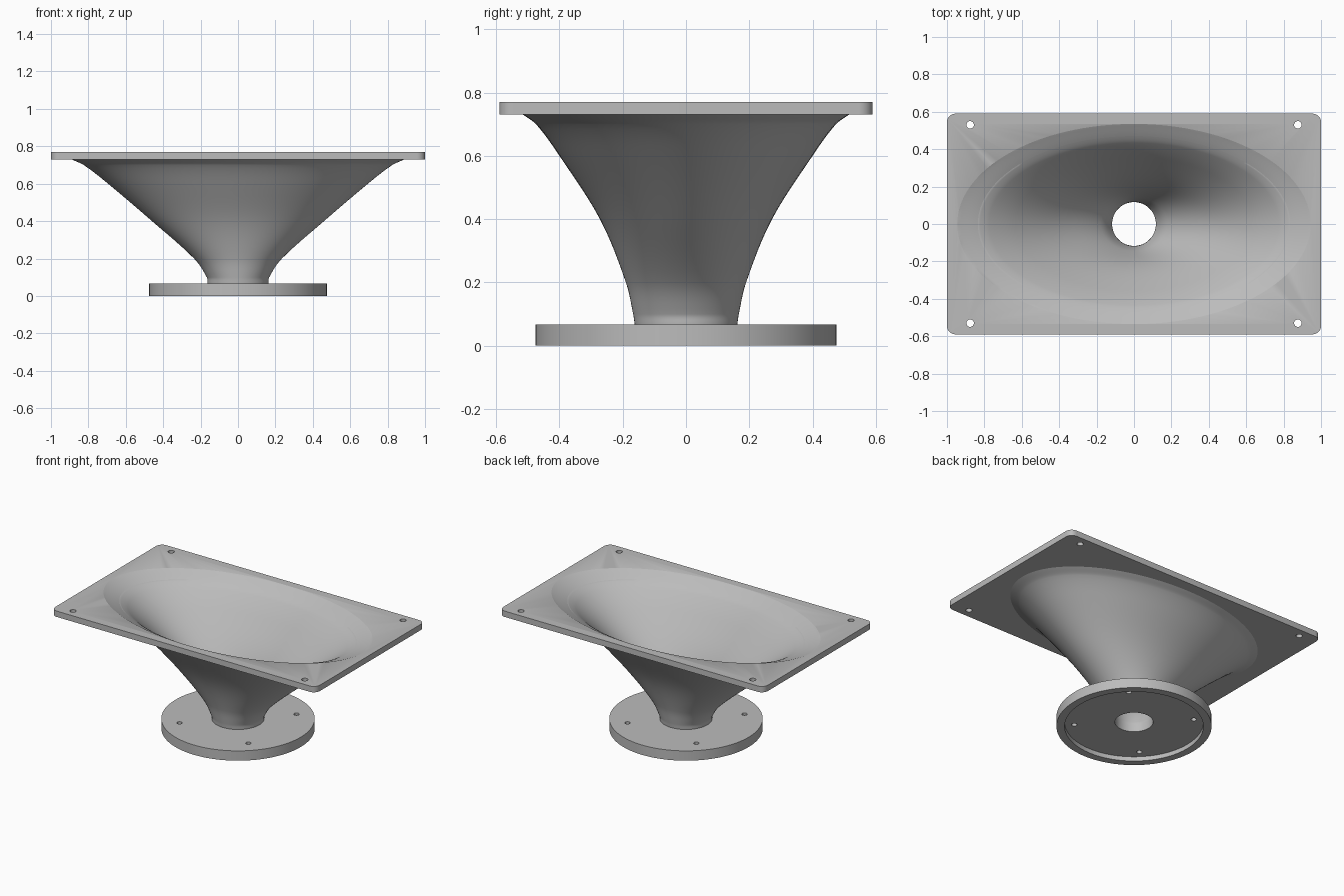
import bpy
import bmesh
from math import cos, sin, pi, radians

cube = bpy.data.objects.get("Cube")
if cube:
    bpy.data.objects.remove(cube, do_unlink=True)

grey = bpy.data.materials.new("plain grey")
grey.use_nodes = True
colour = (0.5, 0.5, 0.5, 1)
grey.diffuse_color = colour
grey.node_tree.nodes["Principled BSDF"].inputs["Base Color"].default_value = colour

SEGMENTS = 128
PLATE_BOTTOM, PLATE_TOP = 0.73, 0.77
FLANGE_TOP, RECESS = 0.067, 0.03

# Horn stations: height, half width in x, half width in y
OUTER = [(FLANGE_TOP, 0.162, 0.162), (0.1, 0.167, 0.167), (0.2, 0.235, 0.19),
         (0.4, 0.46, 0.272), (0.6, 0.695, 0.4), (0.7, 0.825, 0.474),
         (PLATE_BOTTOM, 0.89, 0.515)]
INNER = [(FLANGE_TOP, 0.117, 0.117), (0.1, 0.12, 0.12), (0.2, 0.178, 0.145),
         (0.4, 0.4, 0.225), (0.6, 0.635, 0.355), (0.7, 0.775, 0.434),
         (PLATE_BOTTOM, 0.835, 0.47), (PLATE_TOP, 0.945, 0.535)]


def smooth_stations(stations, steps=6):
    """Hermite interpolation of the stations by height."""
    def slope(i, k):
        a, b = stations[max(i - 1, 0)], stations[min(i + 1, len(stations) - 1)]
        return (b[k] - a[k]) / (b[0] - a[0])

    result = [stations[0]]
    for i, (p, q) in enumerate(zip(stations, stations[1:])):
        h = q[0] - p[0]
        for s in range(1, steps + 1):
            t = s / steps
            blend = t * t * (3 - 2 * t)
            half = [p[k] + (q[k] - p[k]) * blend
                    + h * (t * (1 - t) ** 2 * slope(i, k) - t * t * (1 - t) * slope(i + 1, k))
                    for k in (1, 2)]
            result.append((p[0] + h * t, *half))
    return result


def loft(name, rings, closed=False, segments=SEGMENTS, centre=(0, 0)):
    """Skin elliptical rings; close into a loop or cap both ends."""
    bm = bmesh.new()
    loops = [[bm.verts.new((centre[0] + a * cos(2 * pi * i / segments),
                            centre[1] + b * sin(2 * pi * i / segments), z))
              for i in range(segments)] for z, a, b in rings]
    pairs = list(zip(loops, loops[1:]))
    if closed:
        pairs.append((loops[-1], loops[0]))
    else:
        bm.faces.new(loops[0])
        bm.faces.new(loops[-1])
    for low, high in pairs:
        for i in range(segments):
            j = (i + 1) % segments
            bm.faces.new((low[i], low[j], high[j], high[i]))
    return finish(name, bm)


def finish(name, bm):
    bmesh.ops.recalc_face_normals(bm, faces=bm.faces)
    mesh = bpy.data.meshes.new(name)
    bm.to_mesh(mesh)
    bm.free()
    mesh.materials.append(grey)
    obj = bpy.data.objects.new(name, mesh)
    bpy.context.collection.objects.link(obj)
    return obj


def activate(obj):
    bpy.ops.object.select_all(action="DESELECT")
    obj.select_set(True)
    bpy.context.view_layer.objects.active = obj


def cut(obj, cutters):
    activate(obj)
    for cutter in cutters:
        mod = obj.modifiers.new("cut", "BOOLEAN")
        mod.operation, mod.solver, mod.object = "DIFFERENCE", "EXACT", cutter
        bpy.ops.object.modifier_apply(modifier=mod.name)
        bpy.data.objects.remove(cutter, do_unlink=True)


def bolt_holes(x, y, radius, low, high):
    return [loft("bolt_hole_cutter", [(low, radius, radius), (high, radius, radius)],
                 segments=24, centre=(sx * x, sy * y))
            for sx in (-1, 1) for sy in (-1, 1)]


# Horn wall: outer skin up, inner skin back down
inner = smooth_stations(INNER)
wall = [r for r in inner if r[0] < PLATE_BOTTOM + 0.001]
horn = loft("horn", smooth_stations(OUTER) + wall[::-1], closed=True)

# Mouth plate: rounded rectangle with a flared opening and corner holes
bm = bmesh.new()
corner, half_x, half_y = 0.045, 1.0, 0.59
outline = []
for quarter, (sx, sy) in enumerate([(1, 1), (-1, 1), (-1, -1), (1, -1)]):
    for step in range(9):
        angle = (quarter + step / 8) * pi / 2
        outline.append(bm.verts.new((sx * (half_x - corner) + corner * cos(angle),
                                     sy * (half_y - corner) + corner * sin(angle),
                                     PLATE_BOTTOM)))
base = bm.faces.new(outline)
top = bmesh.ops.extrude_face_region(bm, geom=[base])["geom"]
bmesh.ops.translate(bm, vec=(0, 0, PLATE_TOP - PLATE_BOTTOM),
                    verts=[v for v in top if isinstance(v, bmesh.types.BMVert)])
plate = finish("mouth_plate", bm)
flare = [r for r in inner if r[0] > 0.65]
z, a, b = flare[-1]
opening = loft("opening_cutter", flare + [(z + 0.02, a + 0.055, b + 0.033)])
cut(plate, [opening] + bolt_holes(0.876, 0.53, 0.02, 0.7, 0.8))

# Throat flange: disc with a recessed underside, bore and bolt holes
flange = loft("throat_flange", [(0, 0.475, 0.475), (FLANGE_TOP, 0.475, 0.475)])
recess = loft("recess_cutter", [(-0.05, 0.425, 0.425), (RECESS, 0.425, 0.425)])
bore = loft("bore_cutter", [(-0.1, 0.117, 0.117), (0.1, 0.117, 0.117)])
cut(flange, [recess, bore] + bolt_holes(0.26, 0.26, 0.017, -0.1, 0.1))

for part in (horn, plate, flange):
    activate(part)
    bpy.ops.object.shade_smooth_by_angle(angle=radians(30))
